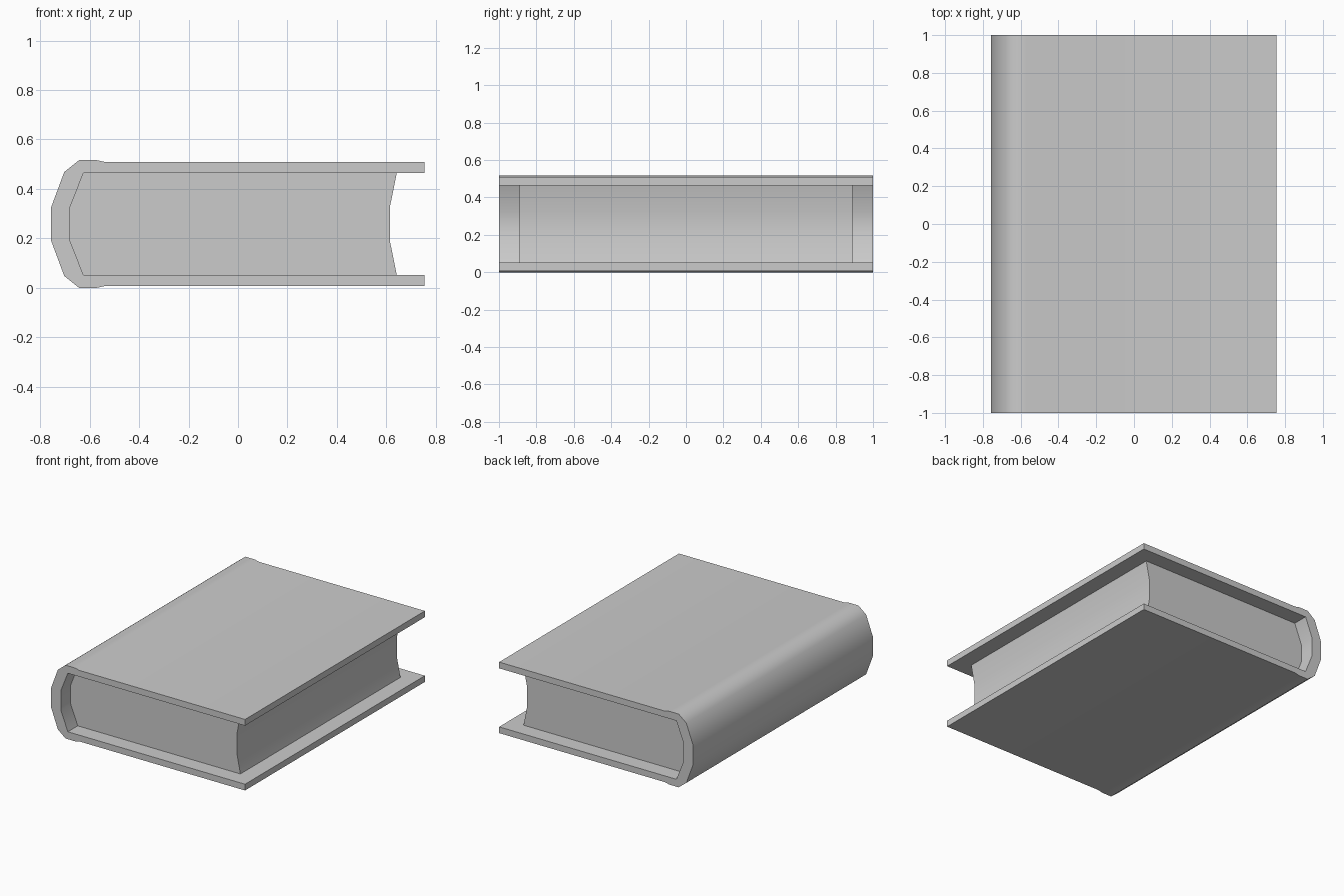
import bpy, bmesh, math

if "Cube" in bpy.data.objects:
    bpy.data.objects.remove(bpy.data.objects["Cube"])

MID = 0.258  # height of the book's plane of symmetry


def mirrored(half):
    """Complete a top-half chain of (x, height above middle) with its mirror."""
    return half + [(x, -h) for x, h in reversed(half)]


def extrude_profile(name, outline, half_length, smooth_angle):
    """Extrude an x/z outline symmetrically along y into a closed solid."""
    bm = bmesh.new()
    face = bm.faces.new([bm.verts.new((x, -half_length, MID + h)) for x, h in outline])
    grown = bmesh.ops.extrude_face_region(bm, geom=[face], use_keep_orig=True)
    moved = [g for g in grown["geom"] if isinstance(g, bmesh.types.BMVert)]
    bmesh.ops.translate(bm, verts=moved, vec=(0, 2 * half_length, 0))
    bmesh.ops.recalc_face_normals(bm, faces=bm.faces)
    mesh = bpy.data.meshes.new(name)
    bm.to_mesh(mesh)
    bm.free()
    obj = bpy.data.objects.new(name, mesh)
    bpy.context.collection.objects.link(obj)
    bpy.ops.object.select_all(action="DESELECT")
    obj.select_set(True)
    bpy.context.view_layer.objects.active = obj
    bpy.ops.object.shade_smooth_by_angle(angle=math.radians(smooth_angle))
    return obj


# Cover: two boards and a rounded spine in one C-shaped profile
outer = mirrored([(0.755, 0.25), (-0.535, 0.25), (-0.57, 0.258),
                  (-0.643, 0.258), (-0.703, 0.21), (-0.756, 0.067)])
inner = mirrored([(0.755, 0.206), (-0.625, 0.206), (-0.68, 0.067)])
extrude_profile("cover", outer + inner[::-1], 1.0, 50)

# Pages: block following the spine, with a hollow fore-edge
spine_side = mirrored([(-0.625, 0.206), (-0.68, 0.067)])
fore_edge = mirrored([(0.642, 0.206), (0.614, 0.067)])
extrude_profile("pages", spine_side + fore_edge[::-1], 0.89, 50)
